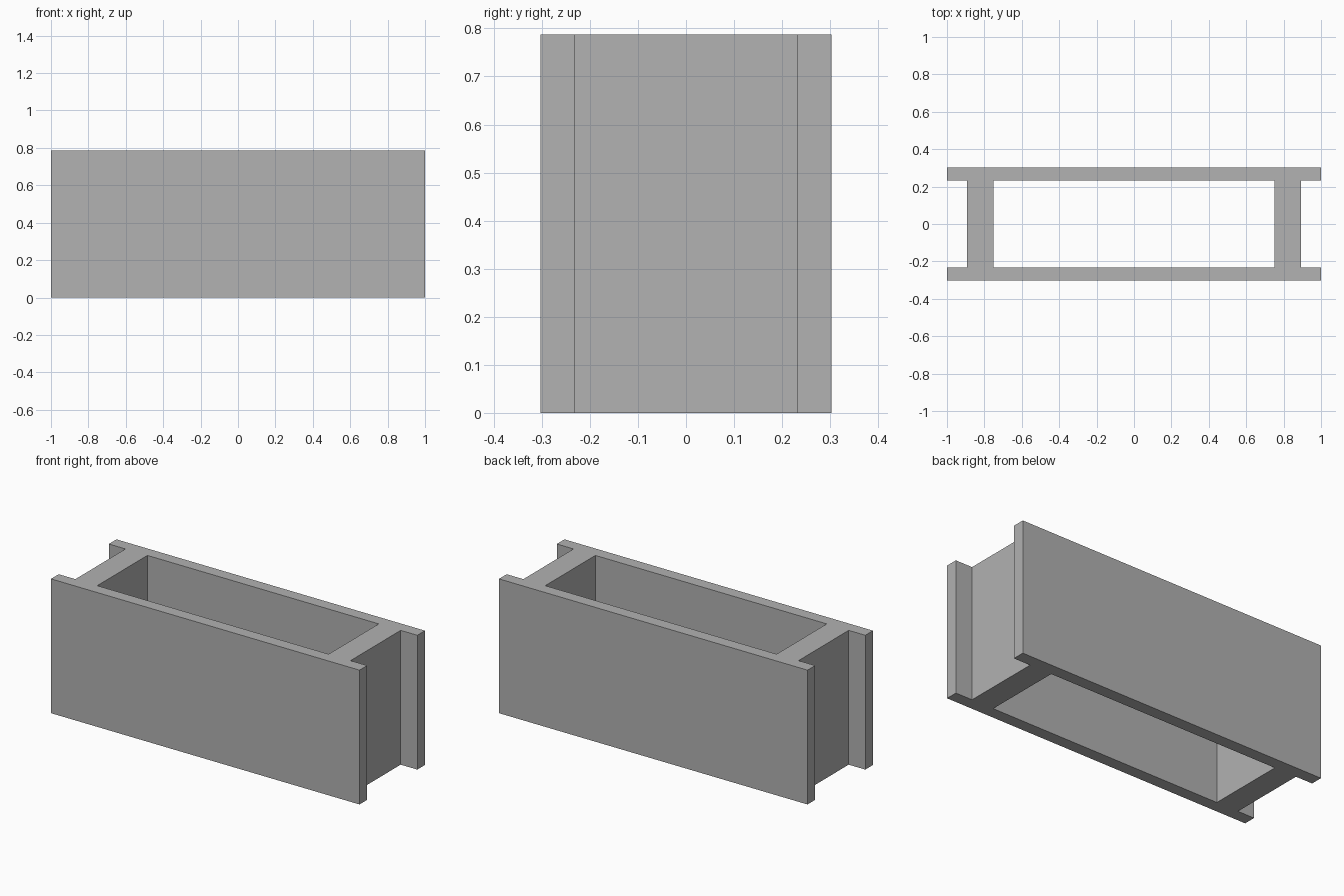
import bpy
import bmesh

cube = bpy.data.objects.get("Cube")
if cube:
    bpy.data.objects.remove(cube, do_unlink=True)

HEIGHT = 0.787
XS = [-1.0, -0.892, -0.75, 0.75, 0.892, 1.0]   # ends, web faces, cavity
YS = [-0.303, -0.232, 0.232, 0.303]            # outer and inner wall faces
WEB_COLUMNS = (1, 3)

# Concrete material
concrete = bpy.data.materials.new("concrete_grey")
concrete.use_nodes = True
colour = (0.445, 0.445, 0.445, 1.0)
concrete.diffuse_color = colour
concrete.node_tree.nodes["Principled BSDF"].inputs["Base Color"].default_value = colour

# Plan: two long walls joined by two cross webs
bm = bmesh.new()
grid = [[bm.verts.new((x, y, 0)) for y in YS] for x in XS]
for i in range(len(XS) - 1):
    for j in range(len(YS) - 1):
        if j != 1 or i in WEB_COLUMNS:
            bm.faces.new((grid[i][j], grid[i + 1][j],
                          grid[i + 1][j + 1], grid[i][j + 1]))

# Raise the plan to full height as one closed solid
raised = bmesh.ops.extrude_face_region(bm, geom=bm.faces[:], use_keep_orig=True)
top = [v for v in raised["geom"] if isinstance(v, bmesh.types.BMVert)]
bmesh.ops.translate(bm, verts=top, vec=(0, 0, HEIGHT))
bmesh.ops.recalc_face_normals(bm, faces=bm.faces[:])

mesh = bpy.data.meshes.new("masonry_block")
bm.to_mesh(mesh)
bm.free()
mesh.materials.append(concrete)
block = bpy.data.objects.new("masonry_block", mesh)
bpy.context.collection.objects.link(block)
